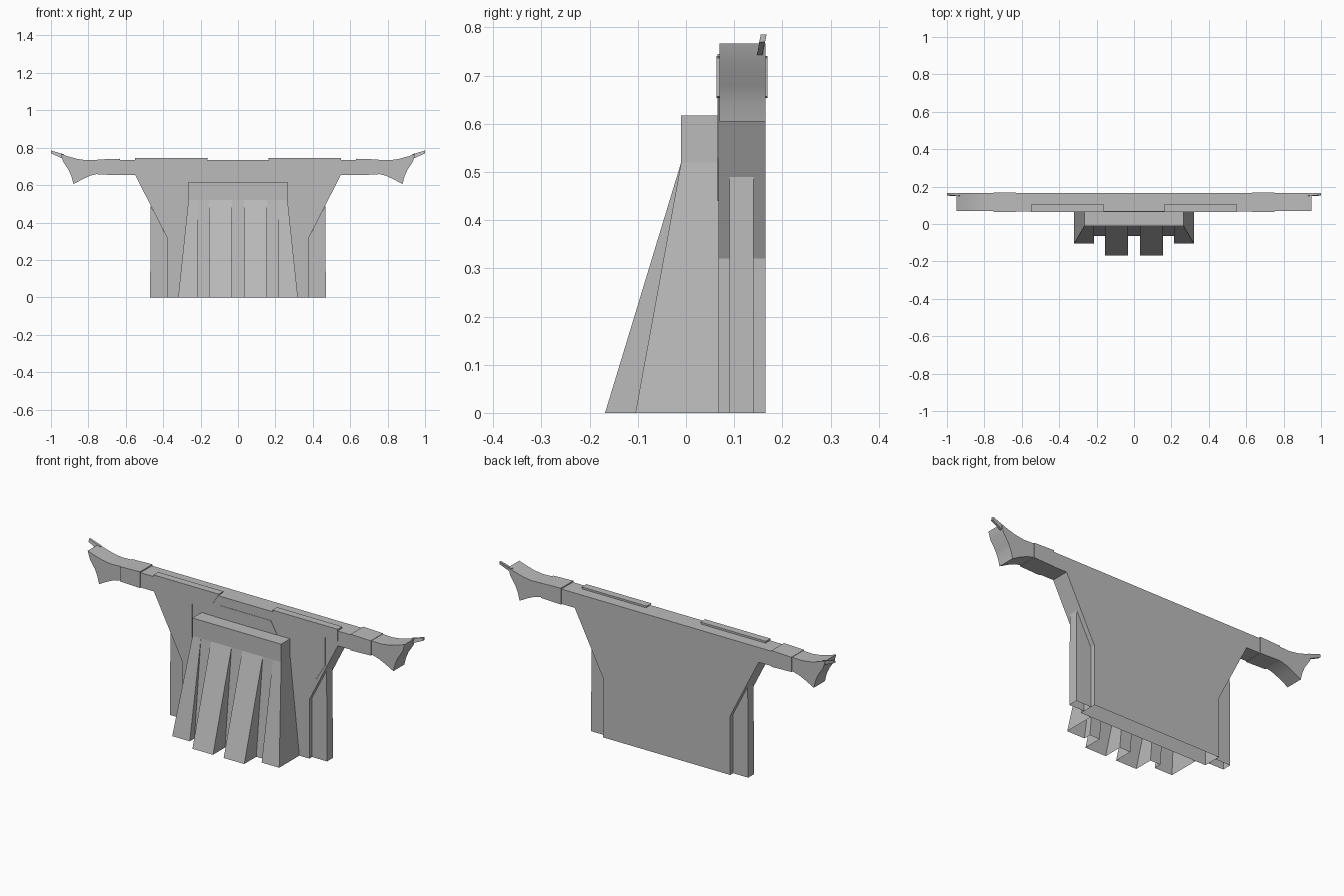
import bpy, bmesh, math

cube = bpy.data.objects.get("Cube")
if cube:
    bpy.data.objects.remove(cube, do_unlink=True)

GREY = (0.5, 0.5, 0.5, 1.0)
mat = bpy.data.materials.new("plain grey")
mat.use_nodes = True
mat.diffuse_color = GREY
bsdf = next(n for n in mat.node_tree.nodes if n.type == 'BSDF_PRINCIPLED')
bsdf.inputs["Base Color"].default_value = GREY
FRONT, BACK = 0.067, 0.165


def loft(name, rings, mirror=False, smooth=False):
    """Skin matching rings of 3D points; faces on the ground stay open."""
    bm = bmesh.new()
    rows = [[bm.verts.new(p) for p in ring] for ring in rings]
    n = len(rows[0])
    for a, b in zip(rows, rows[1:]):
        for i in range(n):
            j = (i + 1) % n
            bm.faces.new((a[i], a[j], b[j], b[i]))
    bm.faces.new(rows[0])
    bm.faces.new(rows[-1])
    bmesh.ops.remove_doubles(bm, verts=bm.verts[:], dist=1e-5)
    bmesh.ops.recalc_face_normals(bm, faces=bm.faces[:])
    ground = [f for f in bm.faces if all(v.co.z < 0.001 for v in f.verts)]
    bmesh.ops.delete(bm, geom=ground, context='FACES_ONLY')
    mesh = bpy.data.meshes.new(name)
    bm.to_mesh(mesh)
    bm.free()
    mesh.materials.append(mat)
    if smooth:
        for p in mesh.polygons:
            p.use_smooth = True
        mesh.set_sharp_from_angle(angle=math.radians(30))
    ob = bpy.data.objects.new(name, mesh)
    bpy.context.scene.collection.objects.link(ob)
    if mirror:
        ob.modifiers.new("Mirror", 'MIRROR').use_mirror_merge = False
    return ob


def prism(name, outline, y0, y1, **kw):
    """Extrude an x-z outline between two depths."""
    return loft(name, [[(x, y, z) for x, z in outline] for y in (y0, y1)], **kw)


def both_sides(half):
    return half + [(-x, v) for x, v in reversed(half)]


# Main wall with tapered shoulders
prism("main_wall", both_sides([(.38, 0), (.38, .32), (.55, .655),
                               (.63, .655), (.63, .735)]), FRONT, BACK)

# Recessed panels filling the space under the shoulders
prism("side_panel", [(.38, 0), (.47, 0), (.467, .49), (.38, .32)],
      0.09, 0.14, mirror=True)

# Raised plates on the front
prism("shoulder_plate", [(.16, .745), (.55, .745), (.55, .68), (.2, .68)],
      0.065, 0.105, mirror=True)
prism("bracket_plate", [(.25, .715), (.475, .715), (.475, .53), (.42, .44),
                        (.32, .44), (.32, .65), (.25, .65)],
      0.065, 0.085, mirror=True)
prism("centre_plate", both_sides([(.19, .615), (.15, .685)]), 0.065, 0.085)

# Central block whose front spreads into four buttresses
foot = both_sides([(.32, FRONT), (.32, -.105), (.215, -.105), (.215, -.065),
                   (.155, -.065), (.155, -.168), (.032, -.168), (.032, -.065)])


def straight(z):
    return [(max(-.265, min(.265, x)), max(y, -.01), z) for x, y in foot]


loft("buttress_block", [[(x, y, 0) for x, y in foot], straight(.52), straight(.617)])

# Arms: collar, flared tip and small spur
prism("arm_collar", [(.63, .653), (.75, .657), (.75, .737), (.63, .741)],
      0.063, 0.169, mirror=True)
prism("arm_tip", [(.75, .735), (.81, .733), (.86, .74), (.91, .754), (.948, .767),
                  (.935, .725), (.905, .68), (.89, .645), (.88, .605),
                  (.83, .632), (.79, .65), (.75, .66)],
      0.07, BACK, mirror=True, smooth=True)
loft("tip_spur", [[(.93, .147, .738), (.93, .158, .738), (.93, .163, .764), (.93, .151, .764)],
                  [(1, .152, .77), (1, .164, .77), (1, .167, .785), (1, .155, .785)]],
     mirror=True)
